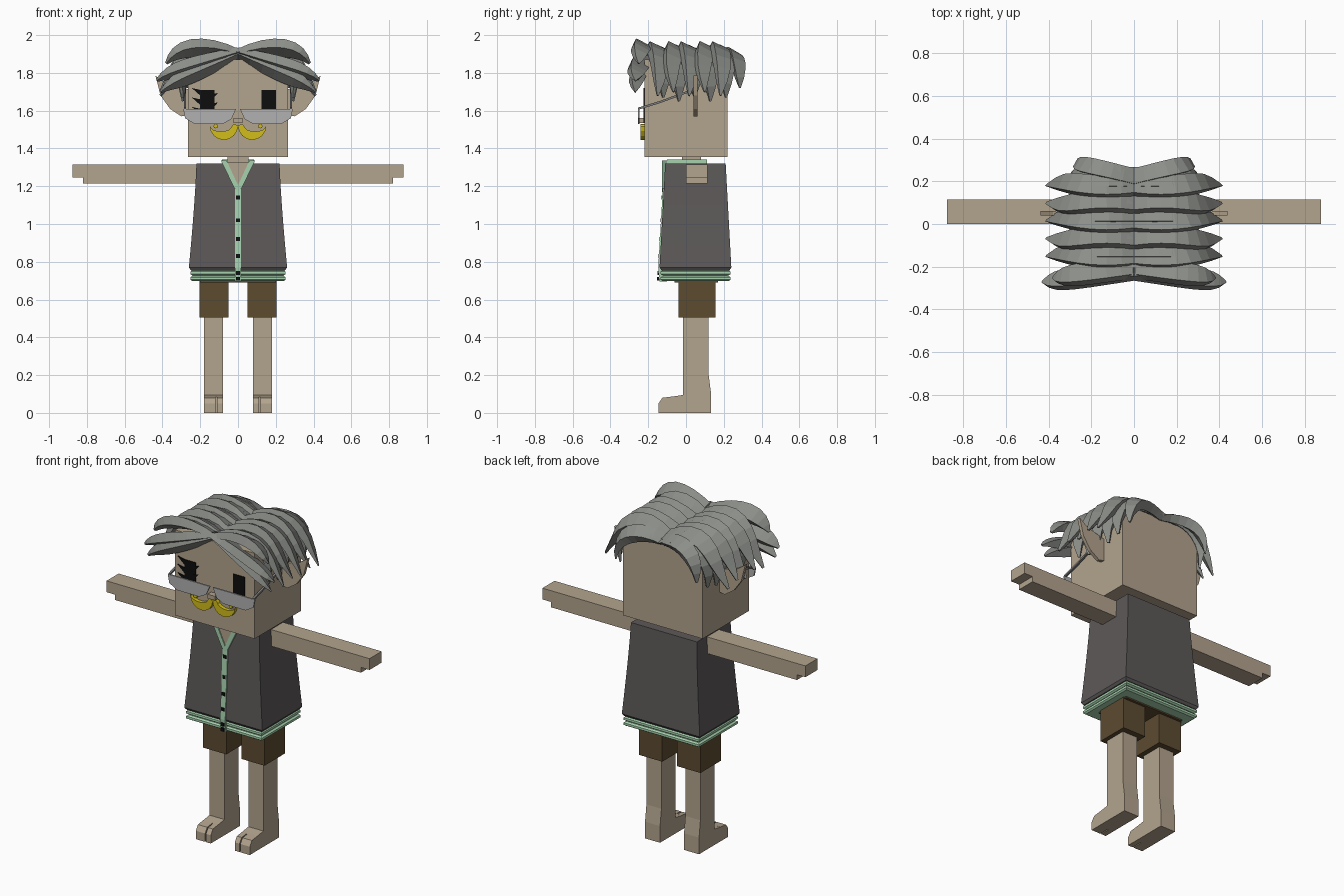
import bpy, bmesh
from math import sin, cos, pi
from mathutils import Vector

if "Cube" in bpy.data.objects:
    bpy.data.objects.remove(bpy.data.objects["Cube"], do_unlink=True)


def material(name, *colour):
    mat = bpy.data.materials.new(name)
    mat.diffuse_color = (*colour, 1)
    mat.use_nodes = True
    shader = mat.node_tree.nodes["Principled BSDF"]
    shader.inputs["Base Color"].default_value = mat.diffuse_color
    return mat


skin = material("skin", .45, .37, .27)
grey_hair = material("grey hair", .26, .27, .25)
charcoal = material("charcoal cloth", .11, .1, .1)
mint = material("mint trim", .39, .65, .43)
brown = material("brown cloth", .11, .07, .03)
black = material("black", .004, .004, .004)
yellow = material("yellow moustache", .64, .51, .01)
lens_grey = material("lens grey", .44, .44, .44)
frame_grey = material("frame grey", .2, .2, .2)


def loft(name, rings, mat):
    """Join equal closed rings of points and cap both ends."""
    bm = bmesh.new()
    loops = [[bm.verts.new(point) for point in ring] for ring in rings]
    for lower, upper in zip(loops, loops[1:]):
        for i in range(len(lower)):
            bm.faces.new((lower[i - 1], lower[i], upper[i], upper[i - 1]))
    bm.faces.new(loops[0])
    bm.faces.new(loops[-1])
    bmesh.ops.recalc_face_normals(bm, faces=bm.faces[:])
    mesh = bpy.data.meshes.new(name)
    bm.to_mesh(mesh)
    bm.free()
    mesh.materials.append(mat)
    obj = bpy.data.objects.new(name, mesh)
    bpy.context.collection.objects.link(obj)


def front_prism(name, outline, front, back, mat, side=1):
    loft(name, [[(side * x, y, z) for x, z in outline] for y in (front, back)], mat)


def side_prism(name, outline, inner, outer, mat, side=1):
    loft(name, [[(side * x, y, z) for y, z in outline] for x in (inner, outer)], mat)


def box(name, inner, outer, front, back, bottom, top, mat, side=1):
    outline = [(inner, bottom), (outer, bottom), (outer, top), (inner, top)]
    front_prism(name, outline, front, back, mat, side)


def tower(name, levels, mat):
    """Stack of rectangles given as height, half width, front, back."""
    loft(name, [[(-half, front, z), (half, front, z), (half, back, z), (-half, back, z)]
                for z, half, front, back in levels], mat)


def lock(name, side, start, reach, top, fall, sweep=0, sag=0, dip=0, flare=.03, sway=0, width=.055):
    """Ridged hair strand arching from the parting out to a tapered tip."""
    path, rings, steps = [], [], 9
    for i in range(steps):
        t = i / (steps - 1)
        turn = t * pi / 2
        path.append(Vector((
            reach * sin(turn) + flare * t ** 6,
            start + sweep * sin(turn) + sway * sin(2 * pi * t),
            top - fall * (1 - cos(turn)) ** 1.5 - dip * (1 - t) ** 4 - sag * sin(pi * t))))
    for i, point in enumerate(path):
        t = i / (steps - 1)
        run = (path[min(i + 1, steps - 1)] - path[max(i - 1, 0)]).normalized()
        out = run.cross(Vector((0, -1, 0))).normalized()
        across = out.cross(run) * width * (1 - .9 * t ** 5)
        out *= .045 * (.5 + .5 * sin(pi * t)) * (1 - .8 * t ** 5) + .003
        corners = [point - across, point - across * .3 + out, point + across, point + across * .6 - out]
        rings.append([(side * c.x, c.y, c.z) for c in corners])
    loft(name, rings, grey_hair)


# Head, neck and nose
head_half, head_front, head_back = .265, -.22, .22
box("head", -head_half, head_half, head_front, head_back, 1.355, 1.87, skin)
box("neck", -.055, .055, -.02, .08, 1.3, 1.37, skin)
box("nose", -.025, .025, -.255, head_front, 1.535, 1.56, skin)

# Flared vest
vest_top, vest_drop = 1.32, .55


def vest_level(t):
    return vest_top - vest_drop * t, .22 + .04 * t ** 1.3, -.11 - .03 * t, .21 + .03 * t


levels = [vest_level(i / 5) for i in range(6)]
tower("vest", levels + [(.755, .25, -.13, .23)], charcoal)

# Hem bands and shorts waist
tower("hem_core", [(z, .24, -.12, .22) for z in (.7, .77)], mint)
for base in (.698, .728):
    rim = [(base, 0), (base + .007, .01), (base + .02, .01), (base + .027, 0)]
    tower("hem_band", [(z, .242 + grow, -.124 - grow, .226 + grow) for z, grow in rim], mint)
box("waist", -.2, .2, -.06, .17, .69, .71, brown)

# Neckline, button strip and collar back
front_prism("chest", [(0, 1.19), (.065, 1.325), (-.065, 1.325)], -.12, -.1, skin)
side_prism("button_strip", [(-.122, 1.2), (-.147, .77), (-.14, .695), (-.1, .695), (-.1, 1.2)], -.017, .017, mint)
for z in (1.14, 1.02, .92, .83, .74, .71):
    front = vest_level((vest_top - z) / vest_drop)[2] - .009
    box("button", -.01, .01, front, front + .02, z - .01, z + .01, black)
collar_bottom, collar_top = 1.315, 1.342
box("collar_back", -.085, .085, .09, .11, collar_bottom, collar_top, mint)

for side, label in ((1, "left_"), (-1, "right_")):
    box(label + "collar", .06, .085, -.1, .1, collar_bottom, collar_top, mint, side)
    front_prism(label + "neck_trim", [(0, 1.17), (.02, 1.19), (.09, 1.335), (.06, 1.335), (0, 1.205)],
                -.126, -.1, mint, side)

    # Arm with stepped hand
    box(label + "arm", .2, .82, 0, .115, 1.215, 1.25, skin, side)
    box(label + "arm_and_fingers", .2, .877, 0, .115, 1.247, 1.315, skin, side)

    # Shorts, leg and foot with a split toe
    box(label + "shorts", .05, .205, -.04, .155, .505, .7, brown, side)
    side_prism(label + "leg", [(-.015, .52), (.12, .52), (.12, .2), (.133, .1), (.133, 0),
                               (-.08, 0), (-.08, .085), (-.015, .095)], .08, .18, skin, side)
    toe = [(-.07, 0), (-.145, 0), (-.145, .05), (-.125, .08), (-.07, .087)]
    side_prism(label + "big_toe", toe, .08, .112, skin, side)
    side_prism(label + "small_toes", toe, .118, .18, skin, side)

    # Pointed ear
    front_prism(label + "ear", [(.25, 1.58), (.3, 1.57), (.36, 1.61), (.41, 1.68), (.437, 1.785),
                                (.38, 1.745), (.25, 1.71)], .04, .06, skin, side)

    # Eye and glasses
    box(label + "eye", .125, .2, head_front - .005, head_front, 1.535, 1.71, black, side)
    front_prism(label + "lens", [(.01, 1.61), (.29, 1.61), (.28, 1.56), (.23, 1.53), (.08, 1.53), (.035, 1.555)],
                -.255, -.246, lens_grey, side)
    temple = [(-.255, 1.61), (-.14, 1.645), (.01, 1.7), (.05, 1.695)]
    outline = [(y, z - .006) for y, z in temple] + [(y, z + .006) for y, z in reversed(temple)]
    side_prism(label + "temple", outline, .274, .286, frame_grey, side)

    # Moustache half: a deep outer curve and a shallow inner one
    turns = [pi * i / 8 for i in range(9)]
    outer = [(.075 - .075 * cos(a), 1.52 - .075 * sin(a)) for a in turns]
    inner = [(.09 + .058 * cos(a), 1.52 - .03 * sin(a)) for a in turns]
    front_prism(label + "moustache", outer + inner + [(.02, 1.53)], -.242, head_front, yellow, side)
    curl = [(.118 + .012 * cos(2 * a), 1.518 + .012 * sin(2 * a)) for a in turns[:-1]]
    front_prism(label + "moustache_curl", curl, -.24, head_front, yellow, side)

    # Strands draped over the head from the centre parting
    for i in range(5):
        start, lift = -.15 + i * .083, .02 * (i % 2)
        lock(label + "side_lock", side, start, .34, 1.95, .27 - lift, dip=.06, flare=.07, sway=lift - .01)
        lock(label + "under_lock", side, start + .03, .31, 1.93, .26 + lift, dip=.05, flare=-.02)

    # Back lock framing the rear corner
    lock(label + "back_lock", side, .215, .27, 1.91, .19, sweep=.07, dip=.03, flare=0, width=.045)

    # Front curls sweeping outwards above the brow
    lock(label + "upper_curl", side, -.2, .35, 1.95, .1, sweep=-.05, dip=.05)
    lock(label + "middle_curl", side, -.21, .39, 1.91, .15, sweep=-.06, sag=.06, flare=.04)
    lock(label + "lower_curl", side, -.21, .36, 1.9, .2, sweep=-.06, sag=.08, flare=.05, width=.045)

# Spiky lashes on one eye
for i in range(5):
    x, z = -.2 + .06 * (i % 2), 1.6 + .025 * i
    tip = x + (.035 if i % 2 else -.045)
    front_prism("lash", [(x, z - .02), (tip, z + .02), (x, z + .01)], head_front - .006, head_front, black)
